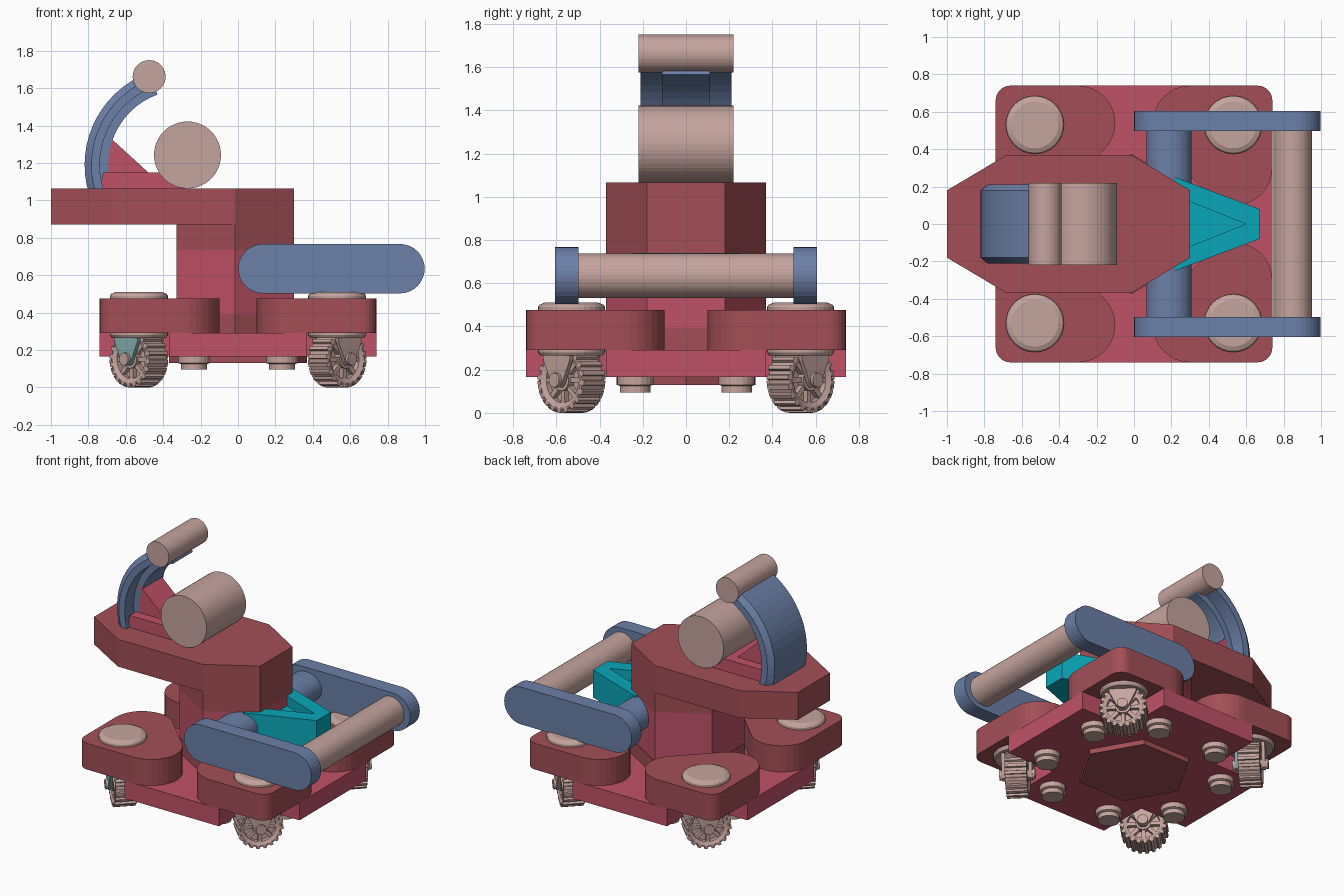
import bpy, bmesh
from math import cos, sin, radians, pi, atan2
from mathutils import Matrix, Vector

if "Cube" in bpy.data.objects:
    bpy.data.objects.remove(bpy.data.objects["Cube"])


def mat(name, *rgb):
    m = bpy.data.materials.new(name)
    m.diffuse_color = (*rgb, 1)
    m.use_nodes = True
    m.node_tree.nodes["Principled BSDF"].inputs["Base Color"].default_value = m.diffuse_color
    return m


RED = mat("red", 0.53, 0.083, 0.14)
DARK = mat("dark_red", 0.365, 0.078, 0.094)
PINK = mat("pink_grey", 0.56, 0.373, 0.345)
BLUE = mat("blue", 0.149, 0.215, 0.39)
TEAL = mat("teal", 0.003, 0.39, 0.49)
PALE = mat("pale_teal", 0.24, 0.43, 0.43)


def finish(name, bm, m, xf=None):
    if xf:
        bm.transform(xf)
    bmesh.ops.recalc_face_normals(bm, faces=bm.faces[:])
    me = bpy.data.meshes.new(name)
    bm.to_mesh(me)
    bm.free()
    me.materials.append(m)
    ob = bpy.data.objects.new(name, me)
    bpy.context.collection.objects.link(ob)
    return ob


def sweep(name, sections, m, closed=False, xf=None):
    """Skin a row of equal point loops; cap the ends unless closed."""
    bm = bmesh.new()
    rows = [[bm.verts.new(p) for p in s] for s in sections]
    n = len(rows[0])
    pairs = list(zip(rows, rows[1:])) + ([(rows[-1], rows[0])] if closed else [])
    for a, b in pairs:
        for i in range(n):
            j = (i + 1) % n
            bm.faces.new((a[i], a[j], b[j], b[i]))
    if not closed:
        bm.faces.new(rows[0])
        bm.faces.new(rows[-1])
    return finish(name, bm, m, xf)


def prism(name, pts, lo, hi, m, axis="z", xf=None):
    """Extrude a 2D outline along an axis: z takes (x,y), y takes (x,z), x takes (y,z)."""
    put = {"z": lambda p, d: (p[0], p[1], d), "y": lambda p, d: (p[0], d, p[1]),
           "x": lambda p, d: (d, p[0], p[1])}[axis]
    return sweep(name, [[put(p, d) for p in pts] for d in (lo, hi)], m, xf=xf)


def arc(cx, cy, r, a0, a1, n=12):
    return [(cx + r * cos(radians(a0 + (a1 - a0) * i / n)),
             cy + r * sin(radians(a0 + (a1 - a0) * i / n))) for i in range(n + 1)]


def circle(cx, cy, r, n=40):
    return arc(cx, cy, r, 0, 360, n)[:-1]


def lathe(name, x, y, profile, m, n=32, xf=None):
    """Stack of circles given as (radius, z)."""
    return sweep(name, [[(px, py, z) for px, py in circle(x, y, r, n)]
                        for r, z in profile], m, xf=xf)


# chassis: cross-shaped base with wheel notches at the corners
e, k = 0.74, 0.37
prism("base", [(e, -k), (e, k), (k, k), (k, e), (-k, e), (-k, k),
               (-e, k), (-e, -k), (-k, -k), (-k, -e), (k, -e), (k, -k)], 0.165, 0.29, RED)
# dark underside lining, slightly inset
prism("belly_plate", circle(0, 0, 0.37, 6), 0.13, 0.17, DARK)

# central column and the long upper deck
hexa = [(0.30, -0.18), (0.30, 0.18), (-0.015, 0.37), (-0.33, 0.18), (-0.33, -0.18), (-0.015, -0.37)]
prism("column_foot", [(x * 1.015, y * 1.015) for x, y in hexa], 0.28, 0.39, DARK)
prism("column", hexa, 0.28, 0.735, RED)
prism("column_collar", hexa, 0.735, 0.88, DARK)
prism("deck", [(0.30, -0.18), (0.30, 0.18), (-0.015, 0.37), (-0.68, 0.37),
               (-1, 0.18), (-1, -0.18), (-0.68, -0.37), (-0.015, -0.37)], 0.872, 1.065, DARK)

# corner pods with caster wheels
pod = arc(0.54, 0.30, 0.20, -135, 0) + arc(0.66, 0.66, 0.08, 0, 90, 6) + arc(0.30, 0.54, 0.20, 90, 225)
TEETH = 20
for sx in (-1, 1):
    for sy in (-1, 1):
        prism("pod", [(x * sx, y * sy) for x, y in pod], 0.29, 0.475, DARK)
        lathe("pod_cap", 0.53 * sx, 0.53 * sy,
              [(0.145, 0.265), (0.155, 0.28), (0.155, 0.49), (0.148, 0.50), (0.125, 0.51)], PINK)
        for fx, fy in ((0.53, 0.235), (0.235, 0.53)):
            lathe("foot_stud", fx * sx, fy * sy,
                  [(0.085, 0.28), (0.085, 0.13), (0.07, 0.125), (0.07, 0.095)], PINK, 20)

        # wheel axle points outward along the diagonal
        xf = Matrix.Translation((0.53 * sx, 0.53 * sy, 0.152)) @ Matrix.Rotation(atan2(sy, sx), 4, "Z")
        tyre = []
        for i in range(TEETH):
            for off, r in ((0, 0.138), (0.42, 0.138), (0.5, 0.152), (0.92, 0.152)):
                a = 2 * pi * (i + off) / TEETH
                tyre.append([(d, q * cos(a), q * sin(a)) for d, q in
                             ((-0.06, 0.105), (-0.072, 0.13), (-0.07, r), (0.07, r),
                              (0.072, 0.13), (0.06, 0.105))])
        sweep("wheel_tyre", tyre, PINK, True, xf)
        prism("wheel_disc", circle(0, 0, 0.11, 32), -0.03, 0.03, PINK, "x", xf)
        prism("wheel_hub", circle(0, 0, 0.05, 20), -0.068, 0.068, PINK, "x", xf)
        for i in range(8):
            prism("wheel_spoke", [(0.03, -0.012), (0.11, -0.012), (0.11, 0.012), (0.03, 0.012)],
                  -0.057, 0.057, PINK, "x", xf @ Matrix.Rotation(i * pi / 4, 4, "X"))
        prism("wheel_axle", circle(0, 0, 0.034, 20), -0.115, 0.115, PINK, "x", xf)
        for d in (-1, 1):
            teal = (sx, sy, d) in ((-1, -1, 1), (-1, 1, -1))
            prism("wheel_fork", [(-0.095, 0.14), (-0.085, 0.09), (-0.038, -0.01), (-0.02, -0.035),
                                 (0.02, -0.035), (0.038, -0.01), (0.085, 0.09), (0.095, 0.14)],
                  d * 0.076, d * 0.098, PALE if teal else PINK, "x", xf)

# front lifting frame: two side arms, pivot and roller
stadium = arc(0.133, 0.635, 0.132, 90, 270, 16) + arc(0.866, 0.635, 0.132, -90, 90, 16)
for s in (-1, 1):
    prism("frame_arm", stadium, 0.497 * s, 0.605 * s, BLUE, "y")
prism("frame_pivot", [(x, 0.635 + (z - 0.635) * 0.84) for x, z in circle(0.187, 0.635, 0.12)],
      -0.51, 0.51, BLUE, "y")
prism("frame_roller", circle(0.848, 0.635, 0.103), -0.51, 0.51, PINK, "y")

# tapered nose with a V-shaped recess on top
nose = [(0.22, -0.25), (0.67, -0.08), (0.67, 0.08), (0.22, 0.25)]
prism("nose_block", nose, 0.545, 0.67, TEAL)
prism("nose_rim", nose + [(0.22, 0.15), (0.60, 0), (0.22, -0.15)], 0.67, 0.74, TEAL)

# drum and top roller on the deck
prism("drum", circle(-0.27, 1.243, 0.179, 48), -0.22, 0.22, PINK, "y")
prism("top_roller", circle(-0.475, 1.662, 0.088, 40), -0.22, 0.22, PINK, "y")

# curved arm with chamfered outside and an inner rib
half = [(0.526, 0.18), (0.490, 0.21), (0.445, 0.21), (0.445, 0.11), (0.400, 0.11)]
section = half + [(r, -y) for r, y in reversed(half)]
sweep("curved_arm", [[(-0.294 + r * cos(radians(a)), y, 1.19 + r * sin(radians(a))) for r, y in section]
                     for a in [110 + 5.8 * i for i in range(16)]], BLUE)

# brackets holding the arm and drum
prism("bracket_plinth", [(-0.74, 1.06), (-0.72, 1.15), (-0.36, 1.15), (-0.26, 1.06)], -0.18, 0.18, RED, "y")
prism("bracket_brace", [(-0.73, 1.14), (-0.705, 1.355), (-0.48, 1.15)], -0.11, 0.11, RED, "y")
